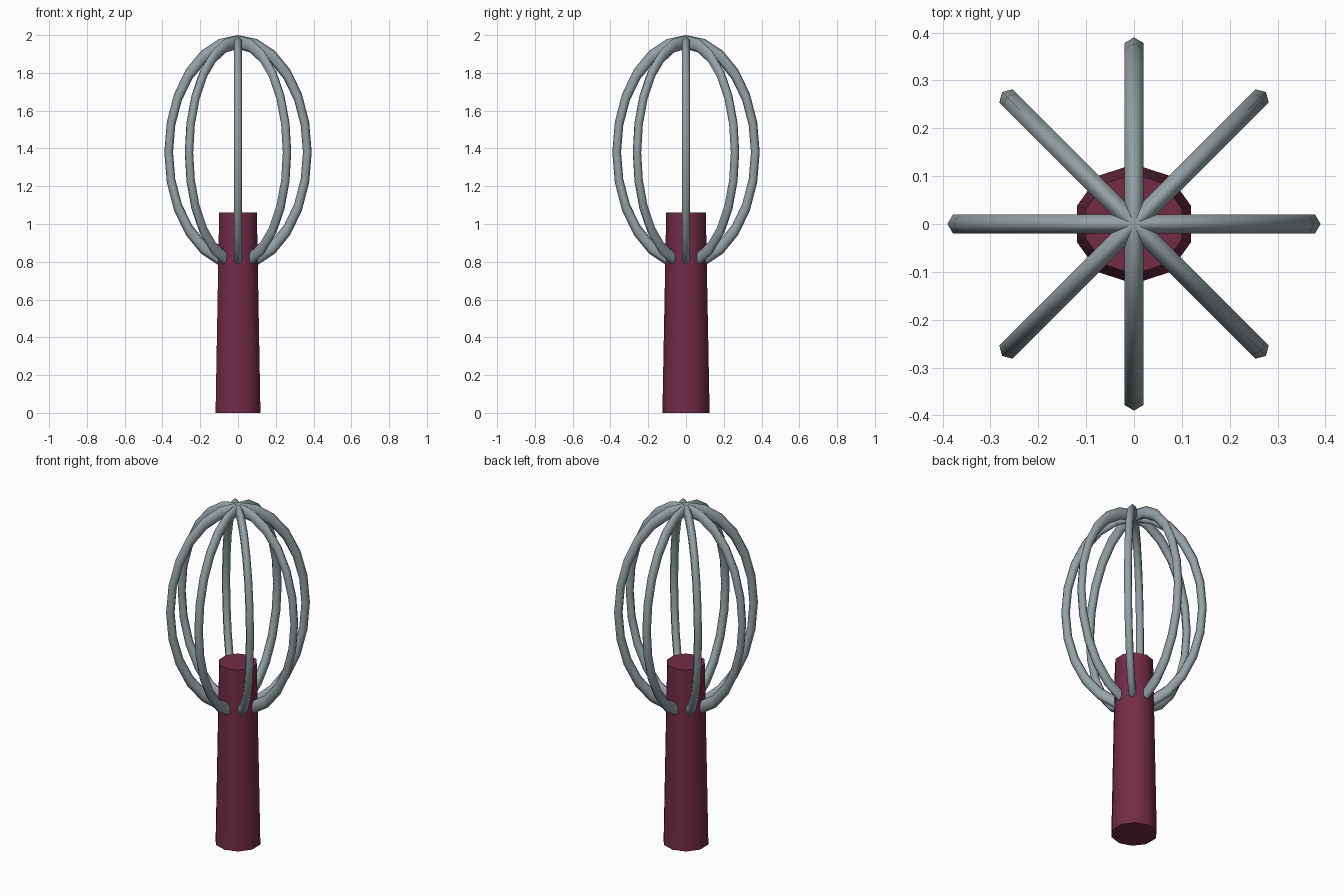
import bpy
from math import radians, pi

if "Cube" in bpy.data.objects:
    bpy.data.objects.remove(bpy.data.objects["Cube"])


def colour(name, rgb):
    m = bpy.data.materials.new(name)
    m.diffuse_color = (*rgb, 1)
    m.use_nodes = True
    m.node_tree.nodes["Principled BSDF"].inputs["Base Color"].default_value = m.diffuse_color
    return m


red = colour("dark_red", (0.17, 0.025, 0.06))
steel = colour("steel", (0.30, 0.36, 0.38))

# Tapered ten-sided handle
bpy.ops.mesh.primitive_cone_add(vertices=10, radius1=0.125, radius2=0.105,
                                depth=1.06, location=(0, 0, 0.53))
handle = bpy.context.object
handle.name = "handle"
handle.data.materials.append(red)
bpy.ops.object.shade_smooth_by_angle(angle=radians(40))

# Four stretched wire loops, crossing at the top and inside the handle
for i in range(4):
    bpy.ops.mesh.primitive_torus_add(major_segments=24, minor_segments=6,
                                     major_radius=0.367, minor_radius=0.023)
    loop = bpy.context.object
    loop.name = f"wire_loop_{i + 1}"
    loop.scale = (1, 1.59, 1)
    loop.rotation_euler = (pi / 2, 0, i * pi / 4)
    loop.location = (0, 0, 1.38)
    loop.data.materials.append(steel)
    bpy.ops.object.shade_smooth()
